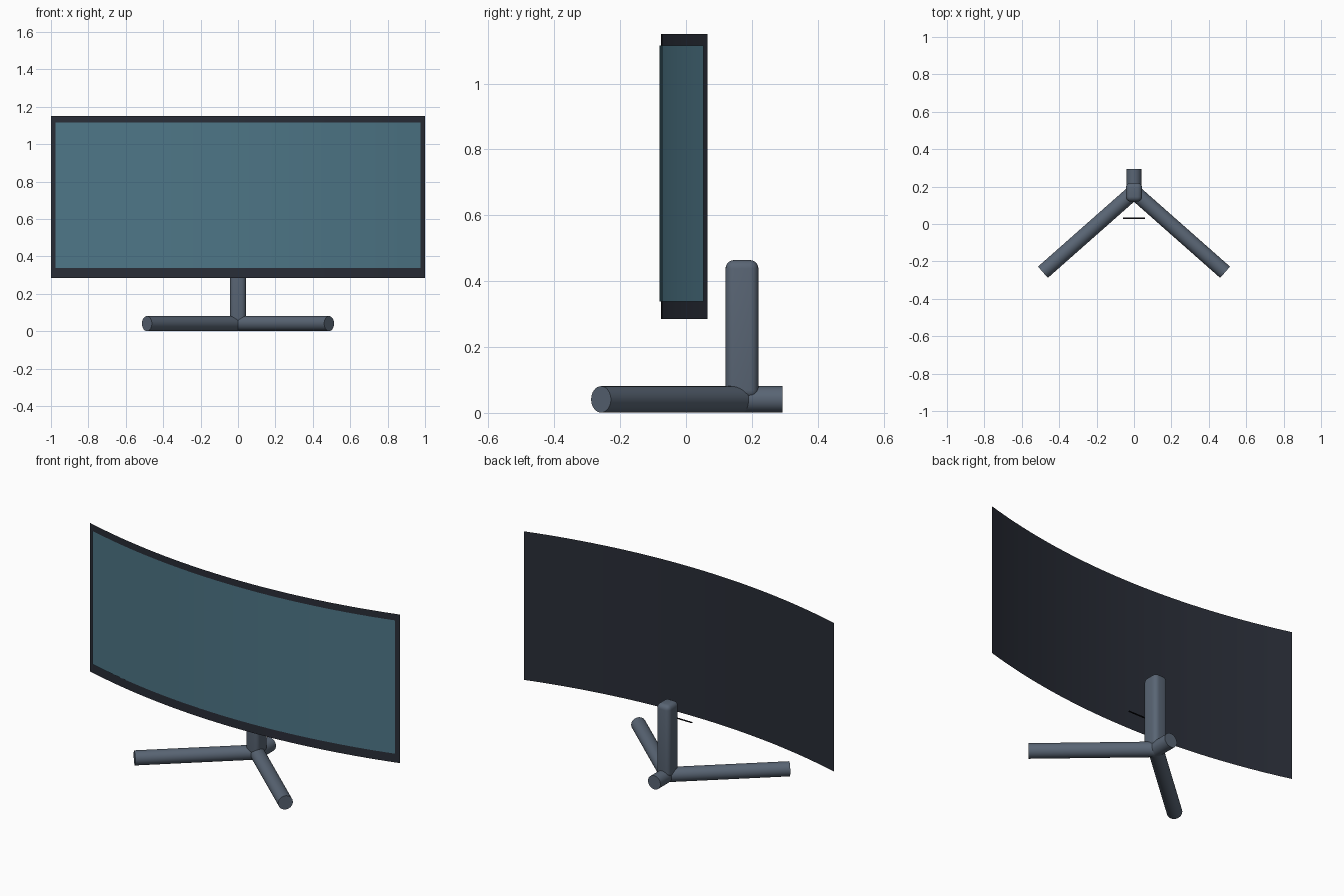
import bpy, bmesh, math
from mathutils import Vector

if "Cube" in bpy.data.objects:
    bpy.data.objects.remove(bpy.data.objects["Cube"])

RADIUS = 3.64     # curve radius of the bowed panel
FRONT_Y = -0.0755  # foremost point of the panel


def material(name, rgb):
    m = bpy.data.materials.new(name)
    m.diffuse_color = (*rgb, 1)
    m.use_nodes = True
    m.node_tree.nodes["Principled BSDF"].inputs["Base Color"].default_value = m.diffuse_color
    return m


def finish(name, bm, mat, angle=35):
    me = bpy.data.meshes.new(name)
    bm.to_mesh(me)
    bm.free()
    ob = bpy.data.objects.new(name, me)
    bpy.context.collection.objects.link(ob)
    me.materials.append(mat)
    bpy.ops.object.select_all(action='DESELECT')
    ob.select_set(True)
    bpy.context.view_layer.objects.active = ob
    bpy.ops.object.shade_smooth_by_angle(angle=math.radians(angle))
    return ob


def curved_sheet(name, half, z0, z1, offset, mat, segs=32):
    """Thin sheet bowed toward the front."""
    bm = bmesh.new()
    prev = None
    for i in range(segs + 1):
        x = half * (2 * i / segs - 1)
        y = FRONT_Y + offset + RADIUS - math.sqrt(RADIUS**2 - x * x)
        pair = [bm.verts.new((x, y, z)) for z in (z0, z1)]
        if prev:
            bm.faces.new((prev[0], pair[0], pair[1], prev[1]))
        prev = pair
    return finish(name, bm, mat)


def rod(name, a, b, r, mat, sides=32):
    """Flat-ended cylinder between two points."""
    a, b = Vector(a), Vector(b)
    bm = bmesh.new()
    bmesh.ops.create_cone(bm, cap_ends=True, segments=sides, radius1=r,
                          radius2=r, depth=(b - a).length)
    rot = (b - a).to_track_quat('Z', 'Y').to_matrix()
    bmesh.ops.rotate(bm, matrix=rot, verts=bm.verts)
    bmesh.ops.translate(bm, vec=(a + b) / 2, verts=bm.verts)
    return finish(name, bm, mat)


def box(name, lo, hi, mat, bevel=0.0):
    lo, hi = Vector(lo), Vector(hi)
    bm = bmesh.new()
    bmesh.ops.create_cube(bm, size=1)
    bmesh.ops.scale(bm, vec=hi - lo, verts=bm.verts)
    bmesh.ops.translate(bm, vec=(lo + hi) / 2, verts=bm.verts)
    if bevel:
        bmesh.ops.bevel(bm, geom=bm.edges[:], offset=bevel, segments=5,
                        profile=0.5, affect='EDGES')
    return finish(name, bm, mat)


dark = material("dark_plastic", (0.022, 0.026, 0.038))
glass = material("screen_teal", (0.075, 0.18, 0.24))
metal = material("stand_grey", (0.10, 0.13, 0.175))
black = material("black_trim", (0.004, 0.004, 0.006))

# Bowed panel and the display just in front of it
curved_sheet("panel_back", 1.0, 0.285, 1.151, 0.0, dark)
curved_sheet("display", 0.975, 0.338, 1.115, -0.005, glass)

# Small trim strip behind the lower edge
box("trim_strip", (-0.06, 0.028, 0.304), (0.06, 0.034, 0.309), black)

# Stand column with rounded edges
box("column", (-0.043, 0.12, 0.043), (0.043, 0.22, 0.464), metal, 0.026)

# Splayed front legs and short rear leg
for side, label in ((-1, "left"), (1, "right")):
    rod("front_leg_" + label, (0, 0.172, 0.041), (side * 0.487, -0.258, 0.041),
        0.04, metal)
rod("rear_leg", (0, 0.16, 0.041), (0, 0.293, 0.041), 0.04, metal)
